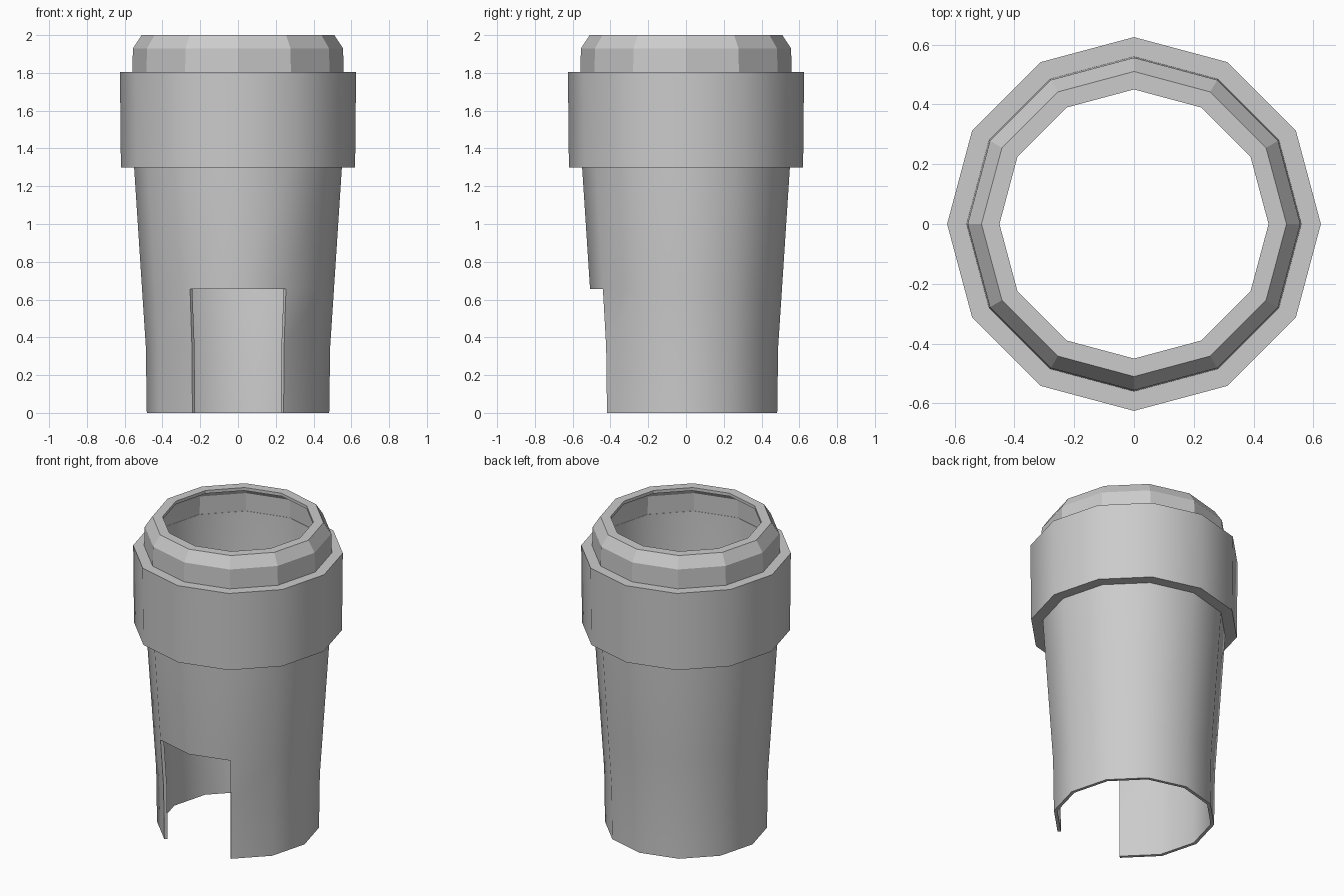
import bpy, bmesh, math

if "Cube" in bpy.data.objects:
    bpy.data.objects.remove(bpy.data.objects["Cube"])

SIDES = 12
WALL = 0.02


def lathe(name, profile, closed=False, skip=lambda row, side: False,
          wall=0.0, smooth=True):
    """Revolve (radius, z) points into a 12-sided surface, optionally thickened inward."""
    bm = bmesh.new()
    rings = [[bm.verts.new((r * math.cos(2 * math.pi * i / SIDES),
                            r * math.sin(2 * math.pi * i / SIDES), z))
              for i in range(SIDES)] for r, z in profile]
    rows = len(rings) if closed else len(rings) - 1
    for k in range(rows):
        a, b = rings[k], rings[(k + 1) % len(rings)]
        for i in range(SIDES):
            if not skip(k, i):
                j = (i + 1) % SIDES
                bm.faces.new((a[i], a[j], b[j], b[i]))
    # Drop points left unused where the opening is
    bmesh.ops.delete(bm, geom=[v for v in bm.verts if not v.link_faces], context='VERTS')
    mesh = bpy.data.meshes.new(name)
    bm.to_mesh(mesh)
    bm.free()
    obj = bpy.data.objects.new(name, mesh)
    bpy.context.collection.objects.link(obj)
    bpy.ops.object.select_all(action='DESELECT')
    obj.select_set(True)
    bpy.context.view_layer.objects.active = obj
    if wall:
        mod = obj.modifiers.new("wall", 'SOLIDIFY')
        mod.thickness = wall
        mod.offset = -1
        mod.use_even_offset = True
        bpy.ops.object.modifier_apply(modifier=mod.name)
    if smooth:
        bpy.ops.object.shade_smooth_by_angle(angle=math.radians(35))
    return obj


# Tapered thin-walled body; two front sides are open below z = 0.655
lathe("body",
      [(0.483, 0), (0.488, 0.35), (0.508, 0.655), (0.55, 1.3), (0.558, 1.805)],
      skip=lambda row, side: row < 2 and side in (8, 9), wall=WALL)

# Thick collar around the upper body
lathe("collar",
      [(0.62, 1.3), (0.625, 1.805), (0.556, 1.805), (0.548, 1.3)], closed=True)

# Faceted top ring with a chamfer and an inward lip
lathe("top_ring",
      [(0.56, 1.8), (0.556, 1.93), (0.51, 2.0), (0.45, 2.0)],
      wall=WALL, smooth=False)
